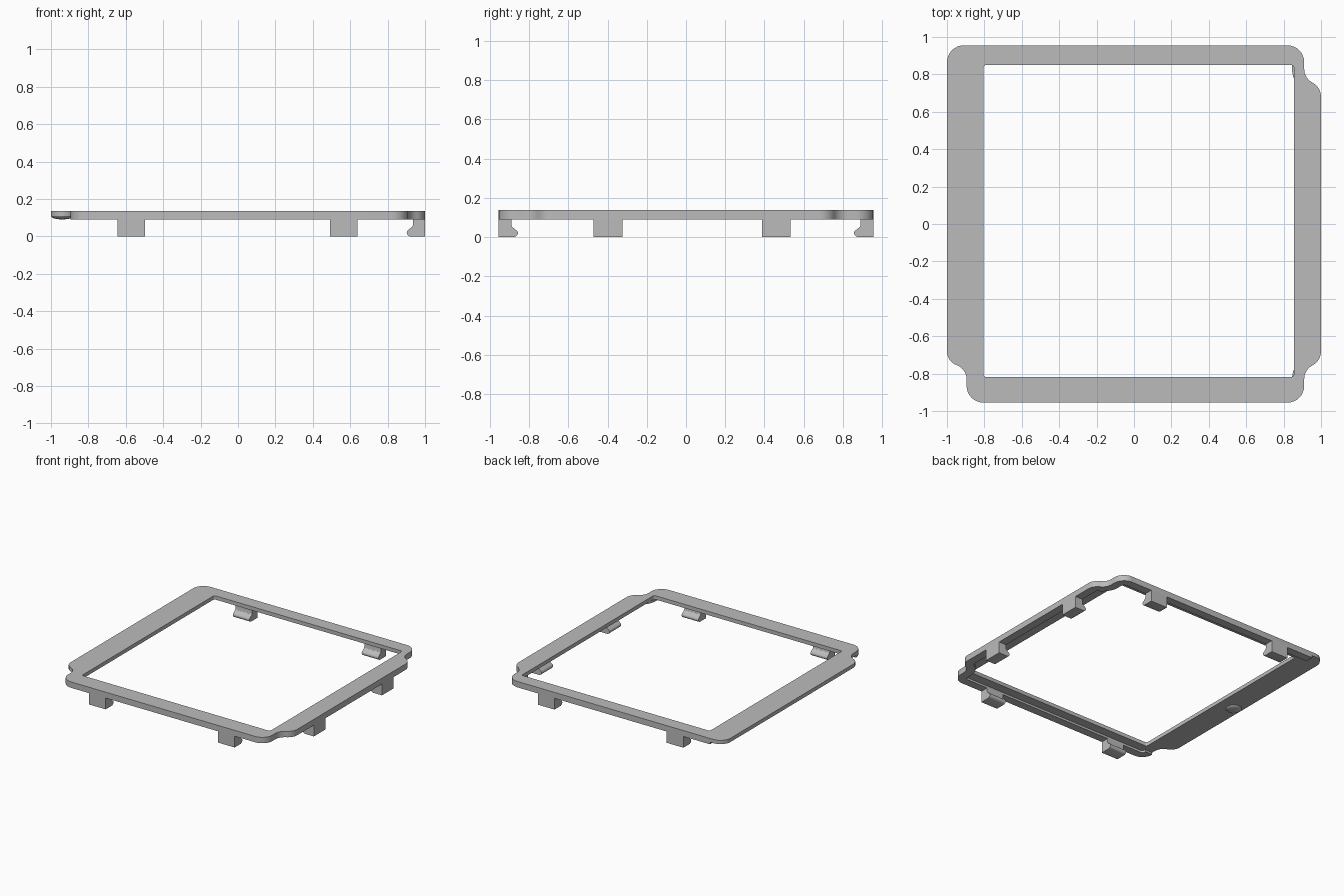
import bpy
import math
from mathutils import Matrix, Vector

if "Cube" in bpy.data.objects:
    bpy.data.objects.remove(bpy.data.objects["Cube"], do_unlink=True)

TOP, PLATE_BOTTOM, RIM_BOTTOM = 0.137, 0.107, 0.09
HALF_Y = 0.955

grey = bpy.data.materials.new("plain grey")
grey.use_nodes = True
grey.diffuse_color = (0.5, 0.5, 0.5, 1)
grey.node_tree.nodes["Principled BSDF"].inputs["Base Color"].default_value = (0.5, 0.5, 0.5, 1)


def arc(cx, cy, r, start, end, steps=8):
    angles = [math.radians(start + (end - start) * i / steps) for i in range(steps + 1)]
    return [(cx + r * math.cos(a), cy + r * math.sin(a)) for a in angles]


def finish(obj):
    """Assign the material and smooth the rounded areas."""
    obj.data.materials.clear()
    obj.data.materials.append(grey)
    bpy.ops.object.select_all(action="DESELECT")
    obj.select_set(True)
    bpy.context.view_layer.objects.active = obj
    bpy.ops.object.shade_smooth_by_angle(angle=math.radians(30))


def extruded(name, loops, depth, matrix):
    """Filled 2D outline (later loops are holes), extruded about its plane."""
    curve = bpy.data.curves.new(name, "CURVE")
    curve.dimensions = "2D"
    curve.fill_mode = "BOTH"
    curve.extrude = depth / 2
    for loop in loops:
        spline = curve.splines.new("POLY")
        spline.points.add(len(loop) - 1)
        for point, (x, y) in zip(spline.points, loop):
            point.co = (x, y, 0, 1)
        spline.use_cyclic_u = True
    obj = bpy.data.objects.new(name, curve)
    bpy.context.collection.objects.link(obj)
    obj.matrix_world = matrix
    bpy.ops.object.select_all(action="DESELECT")
    obj.select_set(True)
    bpy.context.view_layer.objects.active = obj
    bpy.ops.object.convert(target="MESH")
    finish(bpy.context.view_layer.objects.active)


def notched_corner(inner):
    """Corner at +x +y: an S-shaped step in to x = inner, then a round corner."""
    rise, step = 0.15, 1 - inner
    turn = 2 * math.atan(step / rise)
    r = rise / (2 * math.sin(turn))
    deg = math.degrees(turn)
    y = 0.68
    return (arc(1 - r, y, r, 0, deg)
            + arc(inner + r, y + rise, r, 180 + deg, 180)[1:]
            + arc(inner - 0.09, HALF_Y - 0.09, 0.09, 0, 90))


def offset_inward(path, distance):
    result = []
    for i, p in enumerate(path):
        a = Vector(path[max(i - 1, 0)])
        b = Vector(path[min(i + 1, len(path) - 1)])
        t = (b - a).normalized()
        result.append((p[0] - t.y * distance, p[1] + t.x * distance))
    return result


# Flat frame plate with a rounded rectangular opening
corner = notched_corner(0.91)
front_wide = [(-x, -y) for x, y in notched_corner(0.895)]
front_narrow = [(x, -y) for x, y in reversed(corner)]
outline = front_wide + front_narrow + corner + arc(-0.91, HALF_Y - 0.09, 0.09, 90, 180)
x0, x1, y0, y1, r = -0.805, 0.855, -0.818, 0.85, 0.015
opening = (arc(x1 - r, y1 - r, r, 0, 90, 4) + arc(x0 + r, y1 - r, r, 90, 180, 4)
           + arc(x0 + r, y0 + r, r, 180, 270, 4) + arc(x1 - r, y0 + r, r, 270, 360, 4))
extruded("frame_plate", [outline, opening], TOP - PLATE_BOTTOM,
         Matrix.Translation((0, 0, (TOP + PLATE_BOTTOM) / 2)))

# Shallow rim under the three narrow sides
path = front_wide[-9:] + front_narrow + corner + [(-0.88, HALF_Y)]
rim = path + offset_inward(path, 0.065)[::-1]
extruded("under_rim", [rim], PLATE_BOTTOM - RIM_BOTTOM,
         Matrix.Translation((0, 0, (PLATE_BOTTOM + RIM_BOTTOM) / 2)))

# Snap clips: straight outside, hooked towards the opening
clip_profile = ([(0, 0), (0.08, 0)] + arc(0.08, 0.02, 0.018, -60, 45, 6)
                + [(0.068, 0.052), (0.065, 0.06), (0.065, RIM_BOTTOM), (0, RIM_BOTTOM)])


def clip(name, position, inward):
    u, v = Vector(inward), Vector((0, 0, 1))
    w = u.cross(v)
    matrix = Matrix((u, v, w)).transposed().to_4x4()
    extruded(name, [clip_profile], 0.147, Matrix.Translation(position) @ matrix)


for i, x in enumerate((-0.572, 0.565), 1):
    clip(f"front_clip_{i}", (x, -HALF_Y, 0), (0, 1, 0))
    clip(f"back_clip_{i}", (x, HALF_Y, 0), (0, -1, 0))
for i, y in enumerate((-0.398, 0.46), 1):
    clip(f"left_clip_{i}", (1, y, 0), (-1, 0, 0))

# Small dome under the wide side
bpy.ops.mesh.primitive_uv_sphere_add(segments=32, ring_count=16, radius=1,
                                     location=(-0.94, 0, PLATE_BOTTOM))
dome = bpy.context.object
dome.name = "detent_dome"
dome.scale = (0.058, 0.058, 0.016)
finish(dome)
